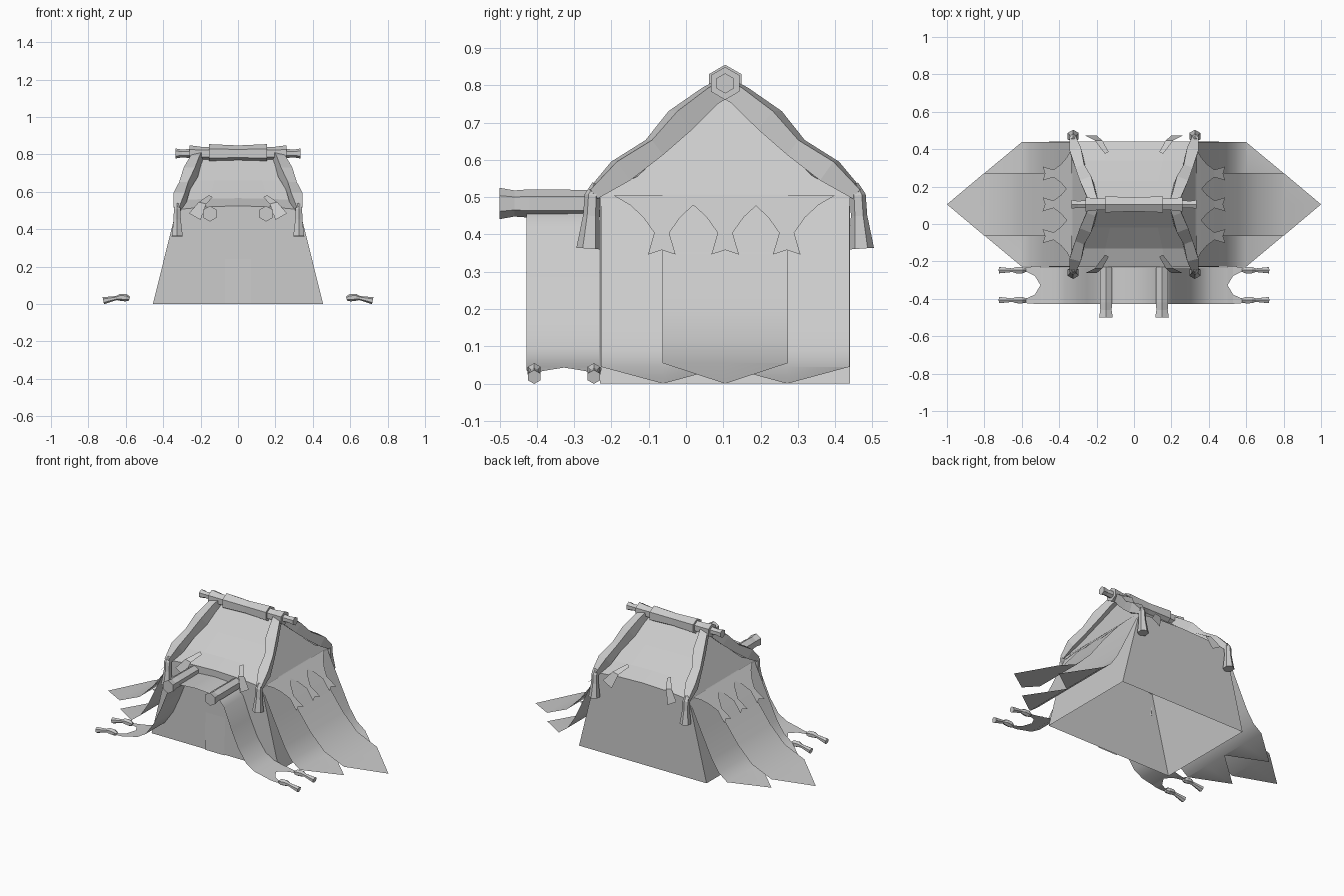
import bpy, math
from mathutils import Vector

if "Cube" in bpy.data.objects:
    bpy.data.objects.remove(bpy.data.objects["Cube"])

mat = bpy.data.materials.new("canvas_grey")
mat.use_nodes = True
GREY = (0.6, 0.6, 0.6, 1)
mat.diffuse_color = GREY
mat.node_tree.nodes["Principled BSDF"].inputs["Base Color"].default_value = GREY
MID = 0.105  # y of the ridge


def make(name, verts, faces, smooth=False):
    me = bpy.data.meshes.new(name)
    me.from_pydata([tuple(v) for v in verts], [], faces)
    me.materials.append(mat)
    for p in me.polygons:
        p.use_smooth = smooth
    ob = bpy.data.objects.new(name, me)
    bpy.context.collection.objects.link(ob)
    return ob


def sheet(name, rows, flip=False, smooth=False):
    """Cloth lofted through rows with equal point counts."""
    n = len(rows[0])
    faces = []
    for r in range(len(rows) - 1):
        for c in range(n - 1):
            a = r * n + c
            f = (a, a + 1, a + n + 1, a + n)
            faces.append(f[::-1] if flip else f)
    return make(name, [v for row in rows for v in row], faces, smooth)


def tube(name, path, radii, sides=6, turn=math.pi / 2):
    """Faceted rod along a path, capped at both ends."""
    path = [Vector(p) for p in path]
    verts, faces = [], []
    for i, p in enumerate(path):
        d = path[min(i + 1, len(path) - 1)] - path[max(i - 1, 0)]
        q = d.to_track_quat('Z', 'Y')
        for k in range(sides):
            a = math.tau * k / sides + turn
            verts.append(p + q @ Vector((math.cos(a), math.sin(a), 0)) * radii[i])
    for i in range(len(path) - 1):
        for k in range(sides):
            a, b = i * sides + k, i * sides + (k + 1) % sides
            faces.append((a, b, b + sides, a + sides))
    faces.append(tuple(reversed(range(sides))))
    faces.append(tuple(range(len(verts) - sides, len(verts))))
    return make(name, verts, faces)


def interp(profile, t):
    """Second value of a profile at first value t."""
    for (a, b), (c, d) in zip(profile, profile[1:]):
        if t <= c:
            return b + (d - b) * (t - a) / (c - a)
    return profile[-1][1]


# Tent shell: front wall, sagging roof and back wall in one loft
half = [(-0.23, 0, 0.455, 0), (-0.23, 0.505, 0.33, 0.02), (-0.13, 0.556, 0.306, 0.01),
        (-0.02, 0.66, 0.256, 0), (MID, 0.782, 0.198, 0)]
outline = half + [(2 * MID - y, z, w, b) for y, z, w, b in half[-2::-1]]
US = (-1, -0.5, 0, 0.5, 1)
sheet("tent_shell", [[(u * w, y, z + b * (1 - u * u)) for u in US] for y, z, w, b in outline])

# Gable ends with the sloping side walls below
for sx, side in ((1, "left"), (-1, "right")):
    pts = [(sx * w, y, z) for y, z, w, b in outline]
    n = len(pts)
    make(side + "_gable", pts, [(0, 1, n - 2, n - 1)[::-sx], tuple(range(1, n - 1))[::-sx]])

# Door strip in the front wall
sheet("door_strip", [[(-0.07, -0.238, 0), (0.07, -0.238, 0)],
                     [(-0.07, -0.232, 0.24), (0.07, -0.232, 0.24)]])

# Ridge pole with wrapped middle and collars
ridge = [(0, 0.043), (0.155, 0.05), (0.155, 0.036), (0.2, 0.036), (0.26, 0.044),
         (0.26, 0.024), (0.3, 0.021), (0.335, 0.027)]
ridge = [(-x, r) for x, r in ridge[:0:-1]] + ridge
tube("ridge_pole", [(x, MID, 0.805) for x, r in ridge], [r for x, r in ridge])

# Upper flap and lower flap curves (x, z)
upper = [(0.33, 0.507), (0.46, 0.35), (0.56, 0.215), (0.66, 0.115), (0.8, 0.055), (1.0, 0.0)]
lower = [(0.33, 0.5), (0.41, 0.33), (0.49, 0.165), (0.54, 0.09), (0.6, 0.045), (0.8, 0.0)]

# Awning curve (x, z)
drape = [(0, 0.485), (0.15, 0.475), (0.2, 0.415), (0.25, 0.29), (0.3, 0.18),
         (0.36, 0.095), (0.42, 0.06), (0.5, 0.043)]
full = [(-x, z) for x, z in drape[:0:-1]] + drape
sheet("awning", [[(x, y, z) for x, z in full] for y in (-0.428, -0.327, -0.232)], smooth=True)

for sx, side in ((1, "left"), (-1, "right")):
    # Pointed side flaps
    for name, curve, y0, y1 in (("front_flap", lower, -0.228, MID),
                                ("back_flap", lower, MID, 0.438),
                                ("middle_flap", upper, -0.063, 0.273)):
        ym = (y0 + y1) / 2
        rows = [[(sx * x, y, z) for y in (y0, ym, y1)] for x, z in curve[:-1]]
        x, z = curve[-1]
        rows.append([rows[-1][0], (sx * x, ym, z), rows[-1][2]])
        sheet(side + "_" + name, rows, sx < 0, True)

    # Fishtail ties lying on the flaps
    for yc in (-0.065, MID, 0.27):
        rows = []
        for x, w, lift in ((0.335, 0.13, 0.004), (0.36, 0.085, 0.008), (0.39, 0.05, 0.012),
                           (0.43, 0.02, 0.018), (0.488, 0.037, 0.034)):
            z = interp(upper, x) + lift
            notch = 0.012 if x > 0.48 else 0
            rows.append([(sx * x, yc - w, z), (sx * (x - notch), yc, z + notch),
                         (sx * x, yc + w, z)])
        sheet(side + "_flap_tie", rows, sx < 0)

    # Awning prongs, knots and tassels
    for sy in (1, -1):
        prong = [(0.5, 0, 0.101, 0.043), (0.53, 0.05, 0.1, 0.035), (0.57, 0.069, 0.097, 0.031),
                 (0.61, 0.075, 0.092, 0.03)]
        sheet(side + "_awning_prong",
              [[(sx * x, -0.327 + sy * a, z), (sx * x, -0.327 + sy * b, z)]
               for x, a, b, z in prong], sx * sy < 0)
        tube(side + "_awning_tassel",
             [(sx * x, -0.327 + sy * 0.08, z)
              for x, z in ((0.58, 0.029), (0.6, 0.034), (0.63, 0.036), (0.65, 0.032), (0.72, 0.018))],
             [0.011, 0.02, 0.019, 0.011, 0.019])

    # Awning support poles
    tube(side + "_awning_pole", [(sx * 0.15, y, 0.483) for y in (-0.231, -0.42, -0.46, -0.5)],
         [0.036, 0.038, 0.035, 0.042])

    # Corner beams, hanging tassels and eave ties
    for sy, end in ((-1, "front"), (1, "back")):
        def at(x, d, z):
            return (sx * x, MID + sy * d, z)
        name = side + "_" + end
        tube(name + "_beam",
             [at(0.327, 0.355, 0.508), at(0.31, 0.28, 0.57), at(0.285, 0.19, 0.633),
              at(0.252, 0.12, 0.706), at(0.225, 0.04, 0.772), at(0.21, 0, 0.795)],
             [0.022, 0.044, 0.036, 0.046, 0.036, 0.034], 4, math.pi / 4)
        tube(name + "_tassel",
             [at(0.325, 0.345, 0.535), at(0.325, 0.356, 0.505), at(0.325, 0.359, 0.45),
              at(0.325, 0.365, 0.362)],
             [0.012, 0.021, 0.022, 0.034])
        sheet(name + "_eave_tie",
              [[at(0.135, 0.28, 0.572), at(0.155, 0.27, 0.582)],
               [at(0.17, 0.342, 0.535), at(0.21, 0.342, 0.545)],
               [at(0.2, 0.368, 0.45), at(0.262, 0.368, 0.485)]], sx * sy > 0)
